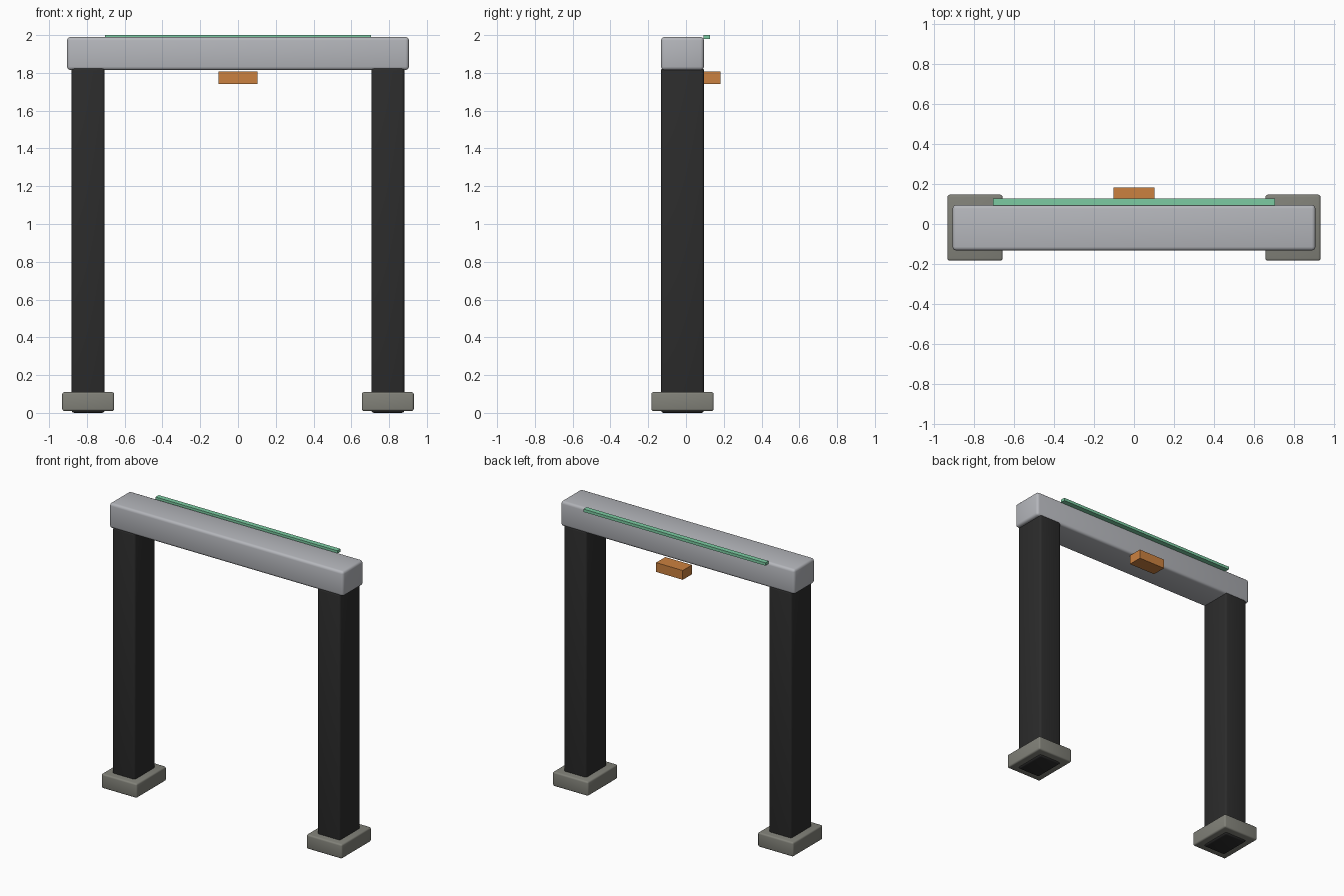
import bpy

cube = bpy.data.objects.get("Cube")
if cube:
    bpy.data.objects.remove(cube, do_unlink=True)


def material(name, rgb):
    m = bpy.data.materials.new(name)
    m.use_nodes = True
    m.diffuse_color = (*rgb, 1)
    m.node_tree.nodes["Principled BSDF"].inputs["Base Color"].default_value = (*rgb, 1)
    return m


metal = material("light grey metal", (0.46, 0.47, 0.50))
rubber = material("black", (0.025, 0.025, 0.025))
stone = material("warm grey", (0.22, 0.22, 0.19))
orange = material("orange", (0.60, 0.22, 0.05))
green = material("mint green", (0.20, 0.60, 0.36))


def box(name, x, y, z, mat, bevel=0):
    """Box spanning the given (low, high) ranges, with optional rounded edges."""
    spans = (x, y, z)
    bpy.ops.mesh.primitive_cube_add(size=1, location=[(a + b) / 2 for a, b in spans])
    ob = bpy.context.object
    ob.name = name
    ob.scale = [b - a for a, b in spans]
    bpy.ops.object.transform_apply(location=False, rotation=False, scale=True)
    ob.data.materials.append(mat)
    if bevel:
        mod = ob.modifiers.new("Rounded edges", 'BEVEL')
        mod.width = bevel
        mod.segments = 3
        bpy.ops.object.modifier_apply(modifier=mod.name)
        bpy.ops.object.shade_smooth_by_angle()
    return ob


# Crossbeam
depth = (-0.132, 0.095)
box("crossbeam", (-0.905, 0.905), depth, (1.815, 1.99), metal, 0.018)

# Posts and their foot blocks
for side, cx in (("right", -0.793), ("left", 0.793)):
    box(side + "_post", (cx - 0.0875, cx + 0.0875), depth, (0, 1.827), rubber, 0.014)
    box(side + "_foot", (cx - 0.1375, cx + 0.1375), (-0.183, 0.146), (0.01, 0.11), stone, 0.011)

# Rear light strip and sensor box under the beam
box("light_strip", (-0.703, 0.703), (0.093, 0.128), (1.98, 2.0), green)
box("sensor_box", (-0.103, 0.103), (0.081, 0.183), (1.742, 1.807), orange)
